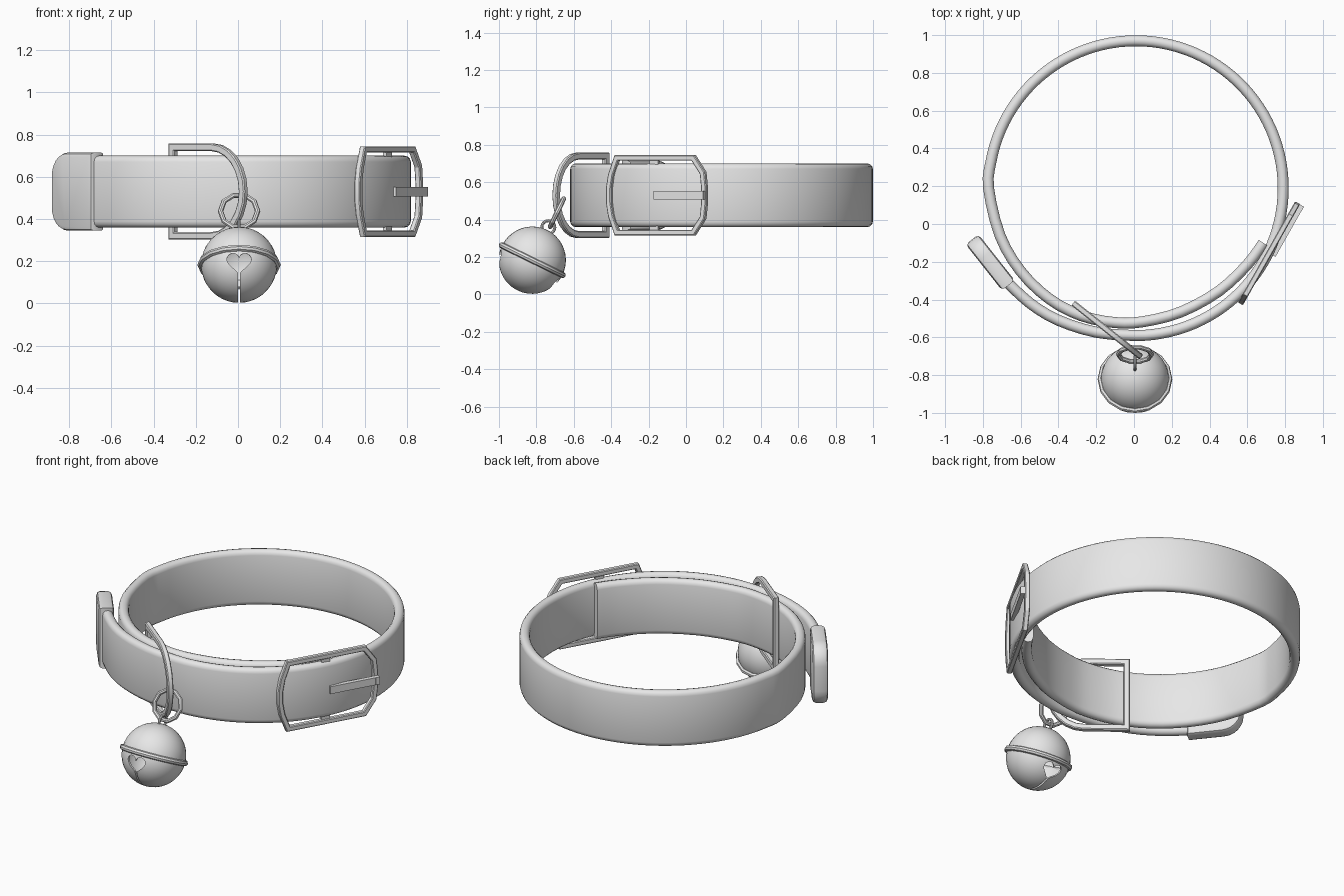
import bpy, bmesh, math
from mathutils import Vector, Matrix

if "Cube" in bpy.data.objects:
    bpy.data.objects.remove(bpy.data.objects["Cube"])

grey = bpy.data.materials.new("plain grey")
grey.diffuse_color = (0.8, 0.8, 0.8, 1)
grey.use_nodes = True
grey.node_tree.nodes["Principled BSDF"].inputs["Base Color"].default_value = grey.diffuse_color


def finish(name, bm, smooth=None, matrix=None):
    bmesh.ops.recalc_face_normals(bm, faces=bm.faces)
    if matrix:
        bm.transform(matrix)
    me = bpy.data.meshes.new(name)
    bm.to_mesh(me)
    bm.free()
    ob = bpy.data.objects.new(name, me)
    bpy.context.collection.objects.link(ob)
    me.materials.append(grey)
    if smooth:
        bpy.ops.object.select_all(action='DESELECT')
        ob.select_set(True)
        bpy.context.view_layer.objects.active = ob
        bpy.ops.object.shade_smooth_by_angle(angle=math.radians(smooth))
    return ob


def skin(bm, rings, closed):
    """Join a list of equal vertex rings into a tube."""
    rows = [[bm.verts.new(p) for p in r] for r in rings]
    n = len(rows[0])
    for i in range(len(rows) if closed else len(rows) - 1):
        a, b = rows[i], rows[(i + 1) % len(rows)]
        for k in range(n):
            bm.faces.new((a[k], a[(k + 1) % n], b[(k + 1) % n], b[k]))
    if not closed:
        bm.faces.new(rows[0])
        bm.faces.new(rows[-1])


def offset_normals(pts, closed):
    """Mitred 2D normals along a polyline."""
    out, n = [], len(pts)
    for i in range(n):
        a = pts[i - 1] if closed or i else pts[i]
        c = pts[(i + 1) % n] if closed or i < n - 1 else pts[i]
        d1, d2 = (pts[i] - a), (c - pts[i])
        d1 = (d1 if d1.length else d2).normalized()
        d2 = (d2 if d2.length else d1).normalized()
        m = Vector((d1.y + d2.y, -d1.x - d2.x)).normalized()
        out.append(m / max(0.5, m.dot(Vector((d1.y, -d1.x)))))
    return out


def plane_matrix(p, q):
    """Upright plane: local x runs from p to q, local y is up, z is outward."""
    u = (Vector((*q, 0)) - Vector((*p, 0))).normalized()
    w = u.cross(Vector((0, 0, 1)))
    m = Matrix((u, (0, 0, 1), w)).transposed().to_4x4()
    m.translation = (*p, 0)
    return m


def wire_frame(name, pts, w, d, p, q):
    """Closed flat bar frame drawn in an upright plane."""
    pts = [Vector(a) for a in pts]
    b = 0.3 * w
    section = [(-w, -d + b), (-w + b, -d), (w - b, -d), (w, -d + b),
               (w, d - b), (w - b, d), (-w + b, d), (-w, d - b)]
    rings = [[(a.x + m.x * s, a.y + m.y * s, t) for s, t in section]
             for a, m in zip(pts, offset_normals(pts, True))]
    bm = bmesh.new()
    skin(bm, rings, True)
    return finish(name, bm, 25, plane_matrix(p, q))


def torus(name, R, r, n, k, matrix, smooth):
    bm = bmesh.new()
    skin(bm, [[((R + r * math.cos(2 * math.pi * j / k)) * math.cos(2 * math.pi * i / n),
                (R + r * math.cos(2 * math.pi * j / k)) * math.sin(2 * math.pi * i / n),
                r * math.sin(2 * math.pi * j / k)) for j in range(k)] for i in range(n)], True)
    return finish(name, bm, smooth, matrix)


# Strap: one band that overlaps itself at the front
path = [(0.685, -0.10), (0.60, -0.215), (0.45, -0.355), (0.25, -0.465), (0.05, -0.517),
        (-0.1, -0.522), (-0.28, -0.485), (-0.45, -0.395), (-0.6, -0.25), (-0.71, -0.06)]
path += [(0.01 + 0.78 * math.cos(math.radians(a)), 0.19 + 0.78 * math.sin(math.radians(a)))
         for a in range(180, -91, -10)]
path += [(-0.2, -0.573), (-0.4, -0.51), (-0.55, -0.42), (-0.68, -0.30)]
P = [Vector(p) for p in path]
pts = []
for i in range(len(P) - 1):
    a, b, c, d = P[max(i - 1, 0)], P[i], P[i + 1], P[min(i + 2, len(P) - 1)]
    for t in (0, 1 / 3, 2 / 3):
        pts.append(0.5 * (2 * b + (c - a) * t + (2 * a - 5 * b + 4 * c - d) * t * t
                          + (3 * b - a - 3 * c + d) * t ** 3))
pts.append(P[-1])
r, half, mid = 0.029, 0.17, 0.53
section = []
for s in (1, -1):
    for k in range(7):
        a = math.pi * k / 6
        section.append((s * r * math.cos(a), mid + s * (half - r + r * math.sin(a))))
bm = bmesh.new()
skin(bm, [[(p.x + m.x * s, p.y + m.y * s, z) for s, z in section]
          for p, m in zip(pts, offset_normals(pts, False))], False)
finish("strap", bm, 40)

# Strap tip: thicker cap with a rounded free end
outline = [(0, 0.345), (0, 0.715)]
for s in (1, -1):
    for k in range(7):
        a = math.radians(90 - 15 * k) if s > 0 else math.radians(-15 * k)
        outline.append((0.20 + 0.11 * math.cos(a), 0.53 + s * 0.075 + 0.11 * math.sin(a)))
bm = bmesh.new()
def loop(inset, z):
    return [(0.155 + (u - 0.155) * (1 - inset / 0.155),
             0.53 + (v - 0.53) * (1 - inset / 0.185), z) for u, v in outline]
skin(bm, [loop(0.02, -0.043), loop(0.006, -0.037), loop(0, -0.023),
          loop(0, 0.023), loop(0.006, 0.037), loop(0.02, 0.043)], False)
finish("strap_tip", bm, 40, plane_matrix((-0.665, -0.325), (-0.857, -0.082)))

# Buckle frame, centre post and prong
A, B = (0.565, -0.42), (0.865, 0.11)
side = [(0.06, 0.20), (0.025, 0.11), (0.012, 0.04)]
left = side + [(u, -v) for u, v in reversed(side)]
side2 = [(0.53, 0.20), (0.588, 0.12), (0.597, 0.04)]
right = [(u, -v) for u, v in side2] + list(reversed(side2))
wire_frame("buckle_frame", [(u, 0.53 + v) for u, v in left + right], 0.015, 0.015, A, B)


def box(name, size, centre, matrix):
    bm = bmesh.new()
    bmesh.ops.create_cube(bm, size=1)
    bm.transform(matrix @ Matrix.Translation(centre) @ Matrix.Diagonal((*size, 1)))
    return finish(name, bm)


buckle = plane_matrix(A, B)
box("buckle_post", (0.05, 0.40, 0.02), (0.29, 0.53, 0), buckle)
box("buckle_prong", (0.30, 0.045, 0.026), (0.455, 0.53, 0.026), buckle)
box("buckle_prong_end", (0.026, 0.045, 0.04), (0.597, 0.53, 0.02), buckle)

# D-shaped ring looped around both strap layers
d_ring = [(0, 0.32), (0.24, 0.32)]
d_ring += [(0.24 + 0.185 * math.cos(math.radians(a)), 0.53 + 0.21 * math.sin(math.radians(a)))
           for a in range(-75, 76, 15)]
d_ring += [(0.24, 0.74), (0, 0.74)]
wire_frame("d_ring", d_ring, 0.018, 0.016, (-0.308, -0.43), (0.02, -0.69))

# Small link ring joining the bell
tilt = Matrix.Rotation(math.radians(-26), 4, 'X')
torus("link_ring", 0.088, 0.013, 10, 8,
      Matrix.Translation((0.005, -0.69, 0.437)) @ tilt @ Matrix.Rotation(math.pi / 2, 4, 'X'), 30)

# Bell: hollow ball with hearts and a slot cut underneath
bell_m = Matrix.Translation((0.005, -0.822, 0.183)) @ tilt
bm = bmesh.new()
bmesh.ops.create_uvsphere(bm, u_segments=32, v_segments=20, radius=0.18)
bell = finish("bell", bm, None, bell_m)
shell = bell.modifiers.new("shell", 'SOLIDIFY')
shell.thickness = 0.012
cutters = [box("slot_cutter", (0.011, 0.31, 0.14), (0, 0, -0.14), bell_m)]
for turn in (0, math.pi):
    heart = []
    for k in range(32):
        t = 2 * math.pi * k / 32
        heart.append((0.058 * math.sin(t) ** 3,
                      0.0036 * (13 * math.cos(t) - 5 * math.cos(2 * t)
                                - 2 * math.cos(3 * t) - math.cos(4 * t))))
    bm = bmesh.new()
    skin(bm, [[(x, y, z) for x, y in heart] for z in (0.10, 0.25)], False)
    aim = Matrix.Rotation(turn, 4, 'Z') @ Matrix.Rotation(math.radians(90 + 22), 4, 'X')
    cutters.append(finish("heart_cutter", bm, None, bell_m @ aim))
for c in cutters:
    mod = bell.modifiers.new("cut", 'BOOLEAN')
    mod.operation, mod.object, mod.solver = 'DIFFERENCE', c, 'EXACT'
    c.hide_render = True
bpy.context.view_layer.update()
cut = bpy.data.meshes.new_from_object(bell.evaluated_get(bpy.context.evaluated_depsgraph_get()))
bell.modifiers.clear()
bell.data = cut
for c in cutters:
    bpy.data.objects.remove(c)
bpy.ops.object.select_all(action='DESELECT')
bell.select_set(True)
bpy.context.view_layer.objects.active = bell
bpy.ops.object.shade_smooth_by_angle(angle=math.radians(35))

# Raised seam around the bell and the hanging loop on top
torus("bell_seam", 0.182, 0.016, 16, 8, bell_m, 30)
torus("bell_loop", 0.035, 0.008, 16, 8, bell_m @ Matrix.Translation((0, 0, 0.196))
      @ Matrix.Rotation(math.pi / 2, 4, 'Y'), 40)
